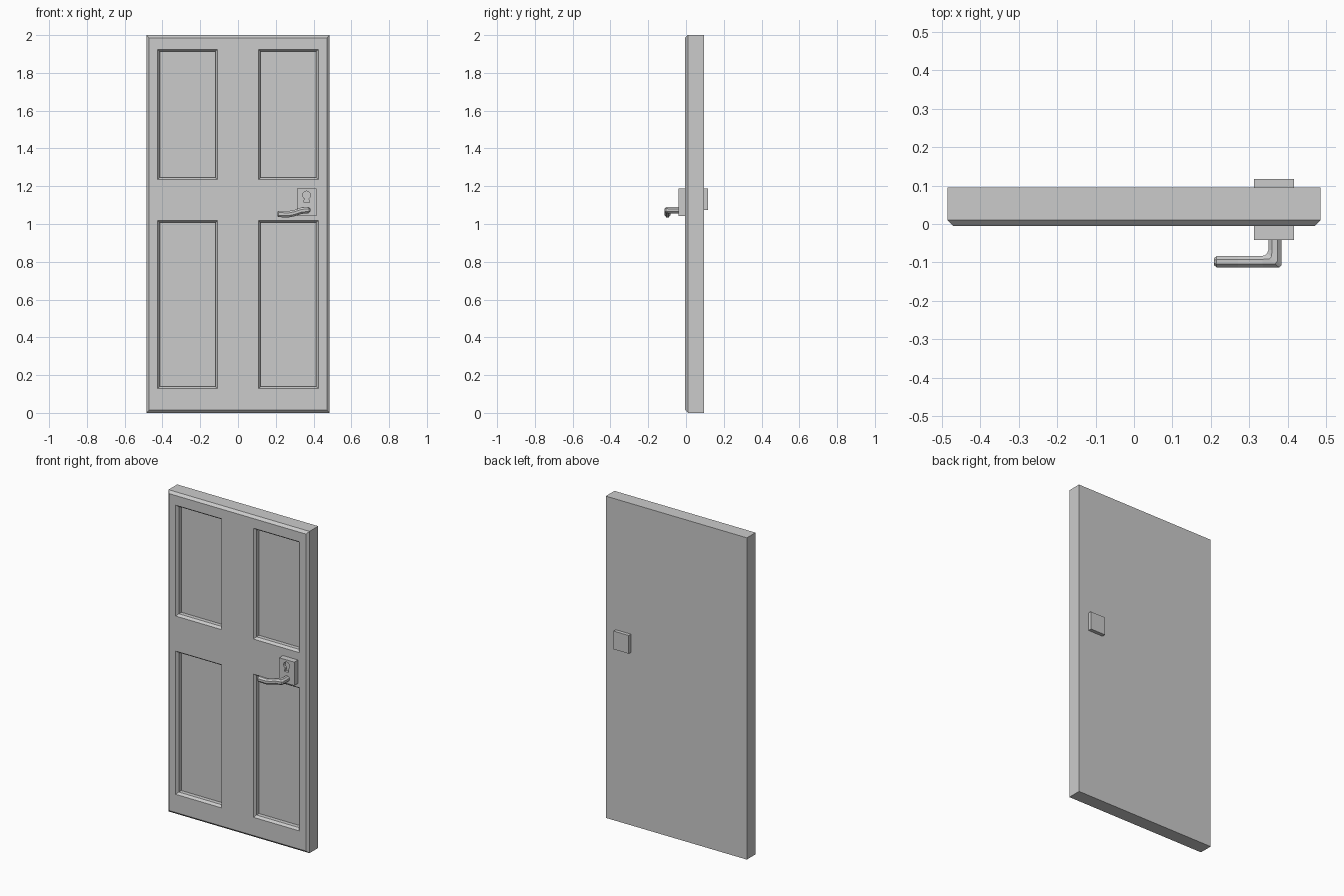
import bpy, bmesh, math
from mathutils import Vector

if "Cube" in bpy.data.objects:
    bpy.data.objects.remove(bpy.data.objects["Cube"])

FRONT, BACK = -0.005, 0.095      # door slab faces


def finish(bm, name):
    bmesh.ops.recalc_face_normals(bm, faces=bm.faces)
    me = bpy.data.meshes.new(name)
    bm.to_mesh(me)
    bm.free()
    ob = bpy.data.objects.new(name, me)
    bpy.context.collection.objects.link(ob)
    return ob


def loft(name, rings):
    """Join equal-sized closed rings of points and cap both ends."""
    bm = bmesh.new()
    loops = [[bm.verts.new(p) for p in r] for r in rings]
    for a, b in zip(loops, loops[1:]):
        for i in range(len(a)):
            j = (i + 1) % len(a)
            bm.faces.new((a[i], a[j], b[j], b[i]))
    bm.faces.new(loops[0])
    bm.faces.new(loops[-1])
    return finish(bm, name)


def prism(name, outline, y0, y1):
    return loft(name, [[(x, y, z) for x, z in outline] for y in (y0, y1)])


def rect(x0, x1, z0, z1):
    return [(x0, z0), (x1, z0), (x1, z1), (x0, z1)]


# Door slab: front grid with four recessed panels
bm = bmesh.new()
xs = [-0.47, -0.425, -0.109, 0.109, 0.425, 0.47]
zs = [0.015, 0.128, 1.018, 1.236, 1.925, 1.985]
grid = [[bm.verts.new((x, FRONT, z)) for x in xs] for z in zs]
panels = []
for r in range(5):
    for c in range(5):
        f = bm.faces.new((grid[r][c], grid[r][c + 1], grid[r + 1][c + 1], grid[r + 1][c]))
        if r in (1, 3) and c in (1, 3):
            panels.append(f)
bm.normal_update()
rim = [e for e in bm.edges if e.is_boundary]

# Panel moulding: sloped border, then a straight wall down to the panel
bmesh.ops.inset_individual(bm, faces=panels, thickness=0.016)
for f in panels:
    bmesh.ops.translate(bm, verts=f.verts, vec=(0, 0.015, 0))
for f in bmesh.ops.extrude_discrete_faces(bm, faces=panels)["faces"]:
    bmesh.ops.translate(bm, verts=f.verts, vec=(0, 0.025, 0))

# Chamfered outer edge, sides and back
for grow, y in ((0.015, FRONT + 0.015), (0, BACK)):
    geom = bmesh.ops.extrude_edge_only(bm, edges=rim)["geom"]
    for v in [g for g in geom if isinstance(g, bmesh.types.BMVert)]:
        if abs(abs(v.co.x) - 0.47) < 1e-4:
            v.co.x += math.copysign(grow, v.co.x)
        if abs(v.co.z - 0.015) < 1e-4:
            v.co.z -= grow
        if abs(v.co.z - 1.985) < 1e-4:
            v.co.z += grow
        v.co.y = y
    rim = [g for g in geom if isinstance(g, bmesh.types.BMEdge)]
bmesh.ops.edgeloop_fill(bm, edges=rim)
finish(bm, "door_slab")

# Lock plates front and back
lock = prism("lock_plate", rect(0.312, 0.416, 1.042, 1.188), -0.041, FRONT + 0.01)
prism("back_plate", rect(0.312, 0.416, 1.075, 1.188), BACK - 0.01, 0.117)

# Keyhole recess: round head over a flared slot
cx, cz, rad = 0.363, 1.153, 0.021
angles = [math.radians(-60 + 300 * i / 12) for i in range(13)]
hole = [(cx + rad * math.cos(a), cz + rad * math.sin(a)) for a in angles]
hole += [(cx - 0.015, 1.113), (cx + 0.015, 1.113)]
cutter = prism("keyhole_cutter", hole, -0.06, -0.025)
cutter.hide_render = True
cutter.hide_set(True)
cut = lock.modifiers.new("keyhole", "BOOLEAN")
cut.operation = "DIFFERENCE"
cut.object = cutter

# Lever handle: eight-sided sections given by inner xy, outer xy, centre z, half height
sections = [
    ((0.349, -0.030), (0.383, -0.030), 1.073, 0.017),
    ((0.349, -0.068), (0.383, -0.068), 1.073, 0.017),
    ((0.346, -0.076), (0.383, -0.107), 1.074, 0.017),
    ((0.341, -0.081), (0.377, -0.113), 1.074, 0.017),
    ((0.333, -0.083), (0.335, -0.113), 1.070, 0.017),
    ((0.300, -0.083), (0.300, -0.113), 1.058, 0.017),
    ((0.270, -0.083), (0.270, -0.113), 1.052, 0.017),
    ((0.215, -0.083), (0.215, -0.113), 1.053, 0.017),
    ((0.208, -0.089), (0.208, -0.107), 1.053, 0.011),
]
rings = []
for a, b, z, h in sections:
    a, b = Vector((*a, z)), Vector((*b, z))
    mid, u, v = (a + b) / 2, (b - a) / 2, Vector((0, 0, h))
    k = 1 / math.cos(math.pi / 8)
    rings.append([mid + k * (u * math.cos(t) + v * math.sin(t))
                  for t in [math.pi / 8 + i * math.pi / 4 for i in range(8)]])
loft("lever_handle", rings)
